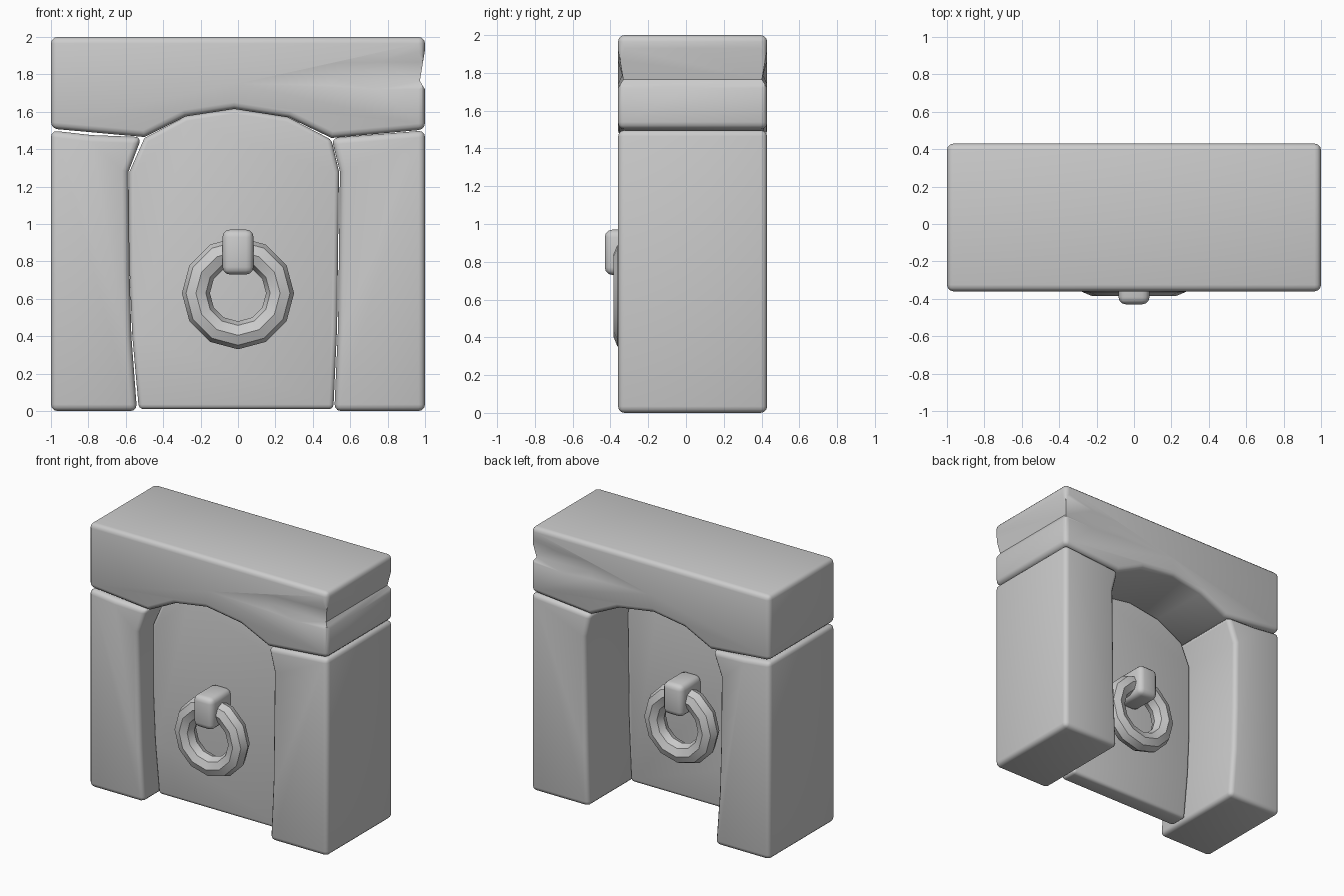
import bpy, bmesh
from math import radians
from mathutils import Vector

cube = bpy.data.objects.get("Cube")
if cube:
    bpy.data.objects.remove(cube, do_unlink=True)

stone = bpy.data.materials.new("plain_grey")
stone.use_nodes = True
GREY = (0.6, 0.6, 0.6, 1)
stone.diffuse_color = GREY
stone.node_tree.nodes["Principled BSDF"].inputs["Base Color"].default_value = GREY

FRONT, BACK = -0.36, 0.43
DOOR_FRONT, DOOR_BACK = -0.2, -0.06


def new_object(name, bm):
    bmesh.ops.recalc_face_normals(bm, faces=bm.faces)
    mesh = bpy.data.meshes.new(name)
    bm.to_mesh(mesh)
    bm.free()
    mesh.materials.append(stone)
    obj = bpy.data.objects.new(name, mesh)
    bpy.context.collection.objects.link(obj)
    return obj


def activate(obj):
    bpy.ops.object.select_all(action='DESELECT')
    obj.select_set(True)
    bpy.context.view_layer.objects.active = obj


def round_edges(obj, width, segments=3):
    bevel = obj.modifiers.new("rounded_edges", 'BEVEL')
    bevel.width = width
    bevel.segments = segments
    bevel.limit_method = 'ANGLE'
    bevel.angle_limit = radians(40)
    activate(obj)
    bpy.ops.object.modifier_apply(modifier=bevel.name)


def smooth(obj):
    activate(obj)
    bpy.ops.object.shade_smooth_by_angle(angle=radians(40))


def slab(name, outline, y0, y1, width):
    """Extrude an x-z outline from y0 to y1 and round its edges."""
    bm = bmesh.new()
    face = bm.faces.new([bm.verts.new((x, y0, z)) for x, z in outline])
    moved = bmesh.ops.extrude_face_region(bm, geom=[face])["geom"]
    verts = [v for v in moved if isinstance(v, bmesh.types.BMVert)]
    bmesh.ops.translate(bm, verts=verts, vec=(0, y1 - y0, 0))
    obj = new_object(name, bm)
    round_edges(obj, width)
    return obj


# Side pillars, bowed on the inner face
smooth(slab("right_pillar", [(-1, 0), (-0.54, 0), (-0.57, 0.4), (-0.58, 0.75),
                             (-0.585, 1.28), (-0.515, 1.465), (-0.78, 1.475),
                             (-1, 1.5)], FRONT, BACK, 0.035))
smooth(slab("left_pillar", [(1, 0), (0.515, 0), (0.535, 0.45), (0.545, 1.28),
                            (0.5, 1.46), (1, 1.5)], FRONT, BACK, 0.035))

# Arched door panel
smooth(slab("door", [(-0.53, 0.01), (-0.565, 0.4), (-0.58, 0.75), (-0.58, 1.28),
                     (-0.5, 1.46), (-0.28, 1.575), (-0.02, 1.615), (0.27, 1.57),
                     (0.5, 1.45), (0.54, 1.28), (0.53, 0.45), (0.51, 0.01)],
            DOOR_FRONT, DOOR_BACK, 0.025))

# Lintel with an arched underside
lintel = slab("lintel", [(-1, 1.51), (-0.5, 1.465), (-0.28, 1.575), (-0.02, 1.615),
                         (0.27, 1.57), (0.5, 1.46), (1, 1.505), (1, 2), (-1, 2)],
              FRONT, BACK, 0.035)


# Crack that widens from the middle and wraps round the left end
def crack_section(bm, x, y, normal, depth, low, crease, high):
    out = 0.03
    grow = (depth + out) / depth
    base, n = Vector((x, y, 0)), Vector(normal)
    levels = [(crease + (high - crease) * grow, out), (crease, -depth),
              (crease - (crease - low) * grow, out)]
    return [bm.verts.new(base + n * d + Vector((0, 0, z))) for z, d in levels]


bm = bmesh.new()
mid, end = (0.02, 1.74, 1.785, 1.86), (0.028, 1.72, 1.765, 1.93)
rings = [crack_section(bm, 0.5, FRONT, (0, -1, 0), *mid),
         crack_section(bm, 1, FRONT, (1, -1, 0), *end),
         crack_section(bm, 1, BACK, (1, 1, 0), *end),
         crack_section(bm, 0.5, BACK, (0, 1, 0), *mid)]
for a, b in zip(rings, rings[1:]):
    for i in range(3):
        j = (i + 1) % 3
        bm.faces.new((a[i], a[j], b[j], b[i]))
for ring, y in ((rings[0], FRONT), (rings[-1], BACK)):
    tip = bm.verts.new((0, y, 1.75))
    for i in range(3):
        bm.faces.new((ring[i], ring[(i + 1) % 3], tip))
bmesh.ops.triangulate(bm, faces=bm.faces)
cutter = new_object("crack_cutter", bm)
cut = lintel.modifiers.new("crack", 'BOOLEAN')
cut.object = cutter
cut.operation = 'DIFFERENCE'
cut.solver = 'EXACT'
activate(lintel)
bpy.ops.object.modifier_apply(modifier=cut.name)
bpy.data.objects.remove(cutter, do_unlink=True)
smooth(lintel)

# Ring handle and its clasp on both faces of the door
for side, face, sign in (("front", DOOR_FRONT, -1), ("back", DOOR_BACK, 1)):
    bpy.ops.mesh.primitive_torus_add(
        location=(0, face + sign * 0.11, 0.63), rotation=(radians(90), 0, 0),
        major_segments=12, minor_segments=8, major_radius=0.225, minor_radius=0.075)
    ring = bpy.context.object
    ring.name = side + "_ring"
    ring.data.materials.append(stone)
    smooth(ring)

    y0, y1 = sorted((face - sign * 0.02, face + sign * 0.23))
    smooth(slab(side + "_clasp", [(-0.083, 0.73), (0.083, 0.73),
                                  (0.083, 0.97), (-0.083, 0.97)], y0, y1, 0.04))
